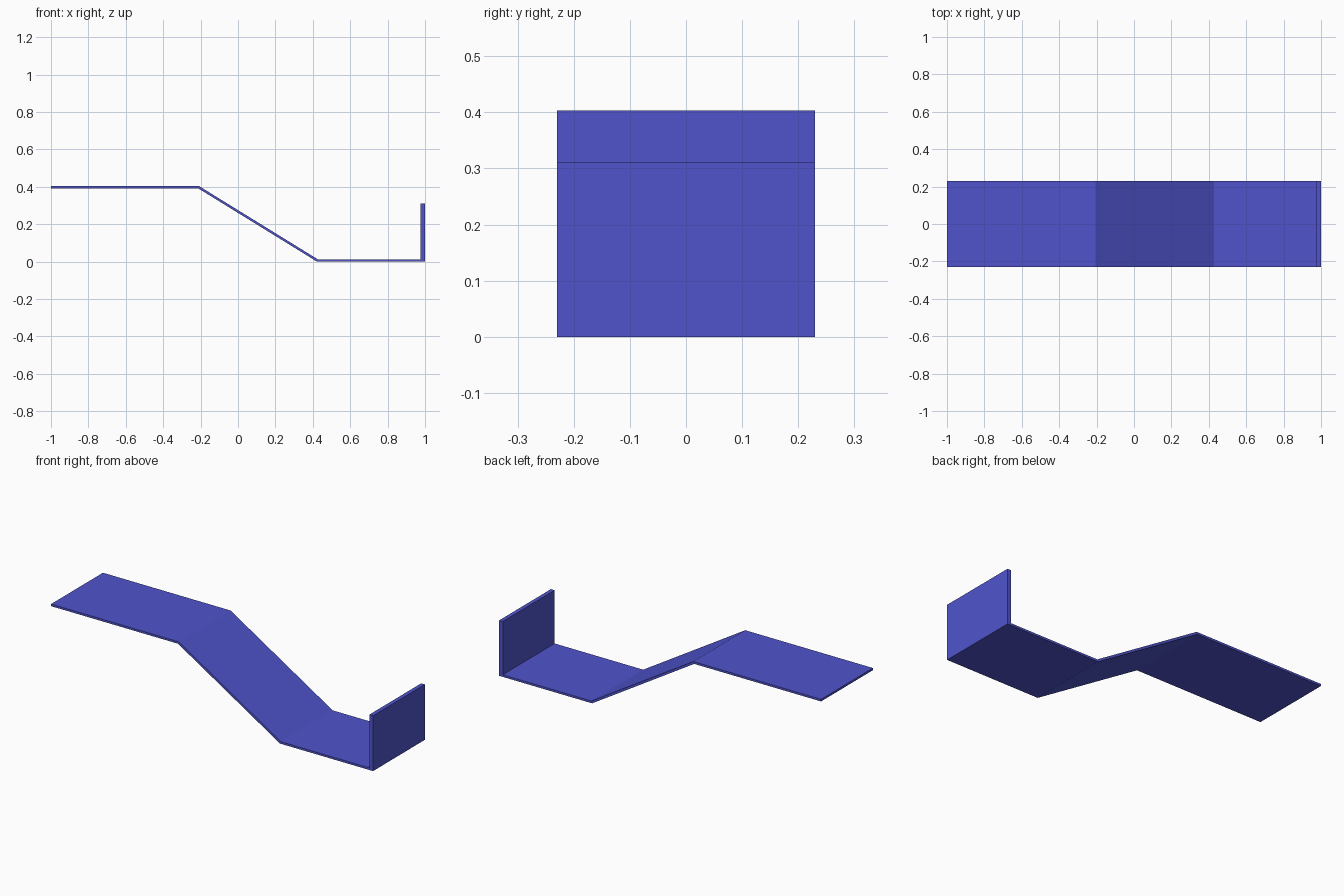
import bpy
import bmesh

cube = bpy.data.objects.get("Cube")
if cube:
    bpy.data.objects.remove(cube, do_unlink=True)

HALF_WIDTH = 0.23
THICK = 0.012

blue = bpy.data.materials.new("violet blue")
blue.use_nodes = True
colour = (0.08, 0.088, 0.6, 1)
blue.diffuse_color = colour
blue.node_tree.nodes["Principled BSDF"].inputs["Base Color"].default_value = colour


def extrude_profile(name, profile):
    """Sweep a closed x-z outline across the full width."""
    bm = bmesh.new()
    face = bm.faces.new([bm.verts.new((x, -HALF_WIDTH, z)) for x, z in profile])
    swept = bmesh.ops.extrude_face_region(bm, geom=[face])
    moved = [v for v in swept["geom"] if isinstance(v, bmesh.types.BMVert)]
    bmesh.ops.translate(bm, verts=moved, vec=(0, 2 * HALF_WIDTH, 0))
    bmesh.ops.recalc_face_normals(bm, faces=bm.faces)
    mesh = bpy.data.meshes.new(name)
    bm.to_mesh(mesh)
    bm.free()
    mesh.materials.append(blue)
    obj = bpy.data.objects.new(name, mesh)
    bpy.context.collection.objects.link(obj)
    return obj


# Bent sheet: upper platform, slope and lower platform
top_line = [(-1, 0.403), (-0.207, 0.403), (0.427, THICK), (0.977, THICK)]
under_line = [(-1, 0.403 - THICK), (-0.212, 0.403 - THICK), (0.422, 0), (0.977, 0)]
extrude_profile("ramp_sheet", top_line + under_line[::-1])

# Upright stop at the low end
extrude_profile("end_wall", [(0.977, 0), (1, 0), (1, 0.311), (0.977, 0.311)])
